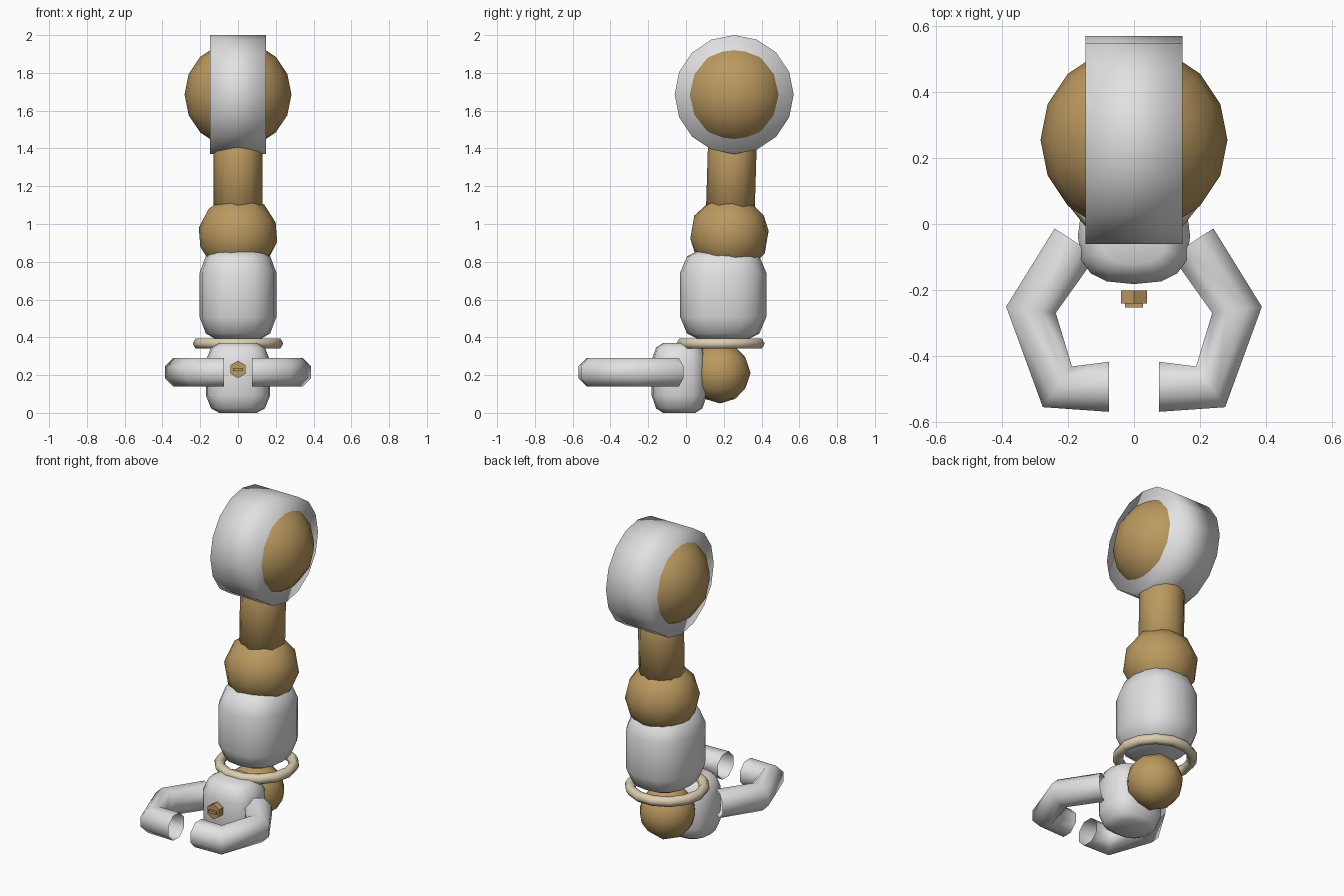
import bpy, math
from mathutils import Vector

if "Cube" in bpy.data.objects:
    bpy.data.objects.remove(bpy.data.objects["Cube"])


def material(name, rgb):
    m = bpy.data.materials.new(name)
    m.diffuse_color = (*rgb, 1)
    m.use_nodes = True
    m.node_tree.nodes["Principled BSDF"].inputs["Base Color"].default_value = m.diffuse_color
    return m


GREY = material("light_grey", (0.76, 0.76, 0.76))
GOLD = material("gold", (0.50, 0.32, 0.115))
CREAM = material("cream", (0.72, 0.62, 0.44))


def finish(name, mat, smooth=True):
    ob = bpy.context.object
    ob.name = name
    ob.data.materials.append(mat)
    if smooth:
        bpy.ops.object.shade_smooth()
    return ob


def loft(name, mat, rings, caps):
    """Skin a list of equal-length point rings."""
    n = len(rings[0])
    verts = [p for r in rings for p in r]
    faces = [(k * n + i, k * n + (i + 1) % n, (k + 1) * n + (i + 1) % n, (k + 1) * n + i)
             for k in range(len(rings) - 1) for i in range(n)]
    if caps:
        faces += [tuple(reversed(range(n))), tuple(range(len(verts) - n, len(verts)))]
    me = bpy.data.meshes.new(name)
    me.from_pydata(verts, [], faces)
    ob = bpy.data.objects.new(name, me)
    bpy.context.collection.objects.link(ob)
    bpy.context.view_layer.objects.active = ob
    for o in bpy.context.selected_objects:
        o.select_set(False)
    ob.select_set(True)
    return finish(name, mat)


def rounded_block(name, center, half, power, n=16):
    """Squarish barrel with softened ends."""
    def axis(v):
        return math.copysign(abs(v) ** (2 / power), v)
    profile = [(-1, 0.58), (-0.87, 0.84), (-0.5, 1), (0.5, 1), (0.87, 0.84), (1, 0.58)]
    rings = []
    for z, s in profile:
        ring = []
        for i in range(n):
            a = math.tau * i / n
            ring.append((center[0] + half[0] * s * axis(math.cos(a)),
                         center[1] + half[1] * s * axis(math.sin(a)),
                         center[2] + half[2] * z))
        rings.append(ring)
    return loft(name, GREY, rings, True)


def tube(name, path, radius, n=8):
    """Open-ended tube along a level path."""
    path = [Vector(p) for p in path]
    rings = []
    for k, p in enumerate(path):
        d = Vector()
        if k > 0:
            d += (p - path[k - 1]).normalized()
        if k < len(path) - 1:
            d += (path[k + 1] - p).normalized()
        d.normalize()
        up = Vector((0, 0, 1))
        side = up.cross(d)
        angles = [math.tau * (i + 0.5) / n for i in range(n)]
        rings.append([p + radius * (side * math.cos(a) + up * math.sin(a)) for a in angles])
    # side, up and path direction run so that the faces point outward
    rings = [list(reversed(r)) for r in rings]
    ob = loft(name, GREY, rings, False)
    # check outward direction and flip if needed
    f = ob.data.polygons[0]
    mid = (path[0] + path[1]) / 2
    if f.normal.dot(f.center - mid) < 0:
        ob.data.flip_normals()
    return ob


def joint(name, center, radius):
    bpy.ops.mesh.primitive_ico_sphere_add(subdivisions=2, radius=radius, location=center)
    return finish(name, GOLD)


# Shoulder: ball inside a wide drum
bpy.ops.mesh.primitive_uv_sphere_add(segments=16, ring_count=8, radius=0.283,
                                     location=(0, 0.255, 1.685))
finish("shoulder_ball", GOLD)
bpy.ops.mesh.primitive_cylinder_add(vertices=16, radius=0.315, depth=0.295,
                                    location=(0, 0.255, 1.685), rotation=(0, math.pi / 2, 0))
finish("shoulder_drum", GREY)

# Upper arm, leaning slightly back
bpy.ops.mesh.primitive_cylinder_add(vertices=12, radius=0.129, depth=0.74,
                                    location=(0, 0.242, 1.31), rotation=(-0.03, 0, 0))
finish("upper_arm", GOLD)

# Elbow and forearm
elbow = joint("elbow_ball", (0, 0.23, 0.943), 0.212)
elbow.rotation_euler = (0.1, 0.15, 0.2)
rounded_block("forearm", (0, 0.197, 0.625), (0.203, 0.228, 0.235), 2.4)

# Wrist
bpy.ops.mesh.primitive_torus_add(major_segments=14, minor_segments=6, major_radius=0.21,
                                 minor_radius=0.03, location=(0, 0.183, 0.367))
finish("wrist_ring", CREAM)
joint("wrist_ball", (0, 0.18, 0.212), 0.162)

# Hand
rounded_block("hand", (0, -0.036, 0.185), (0.17, 0.146, 0.185), 2.7)

# Two curved pincer fingers
for side, label in ((1, "right"), (-1, "left")):
    points = [(0.177, -0.055), (0.312, -0.26), (0.232, -0.493), (0.075, -0.493)]
    tube(label + "_finger", [(side * x, y, 0.215) for x, y in points], 0.082)

# Palm knob with a raised bar
bpy.ops.mesh.primitive_cylinder_add(vertices=6, radius=0.046, depth=0.04,
                                    location=(0, -0.221, 0.23),
                                    rotation=(math.pi / 2, math.pi / 6, 0))
knob = finish("palm_knob", GOLD, False)
# put a corner of the hexagon at the top
knob.rotation_euler = (math.pi / 2, 0, 0)
bpy.ops.mesh.primitive_cube_add(size=1, location=(0, -0.246, 0.23))
bar = finish("knob_bar", GOLD, False)
bar.scale = (0.053, 0.014, 0.016)
